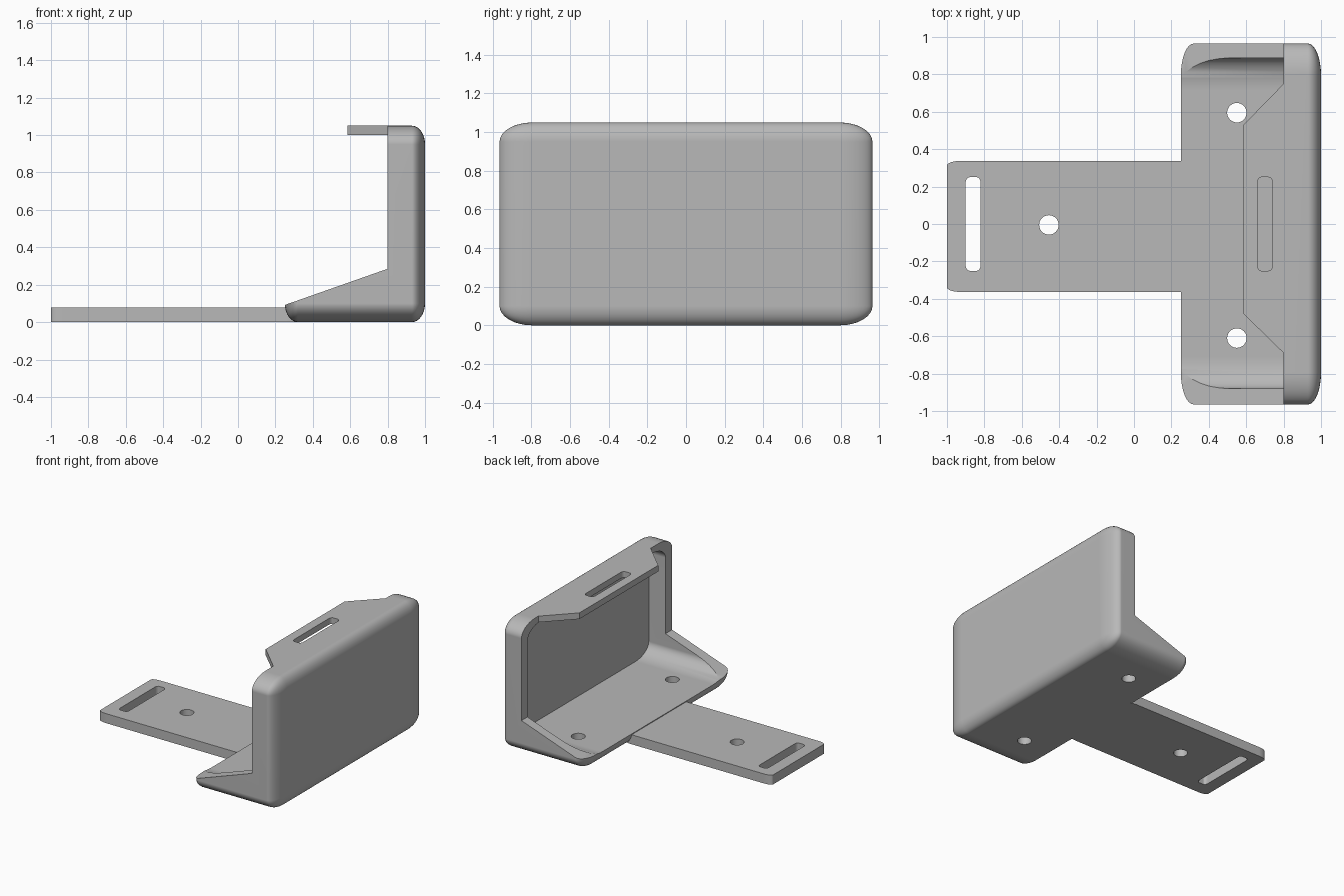
import bpy
import bmesh
from math import sin, cos, pi
from mathutils import Vector

if "Cube" in bpy.data.objects:
    bpy.data.objects.remove(bpy.data.objects["Cube"])

grey = bpy.data.materials.new("plain grey")
grey.use_nodes = True
grey.diffuse_color = (0.48, 0.48, 0.48, 1)
grey.node_tree.nodes["Principled BSDF"].inputs["Base Color"].default_value = grey.diffuse_color


def finish(bm, name):
    bmesh.ops.recalc_face_normals(bm, faces=bm.faces)
    mesh = bpy.data.meshes.new(name)
    bm.to_mesh(mesh)
    bm.free()
    mesh.materials.append(grey)
    obj = bpy.data.objects.new(name, mesh)
    bpy.context.collection.objects.link(obj)
    return obj


def rounded(u0, u1, v0, v1, ru, rv, steps=8):
    """Rectangle outline with elliptical corners."""
    corners = [(u1 - ru, v1 - rv), (u0 + ru, v1 - rv), (u0 + ru, v0 + rv), (u1 - ru, v0 + rv)]
    points = []
    for i, (u, v) in enumerate(corners):
        for k in range(steps + 1):
            a = (i + k / steps) * pi / 2
            points.append((u + ru * cos(a), v + rv * sin(a)))
    return points


def prism(name, outline, axis, low, high):
    """Extrude an outline along the x, y or z axis."""
    place = {"x": lambda u, v, w: (w, u, v),
             "y": lambda u, v, w: (u, w, v),
             "z": lambda u, v, w: (u, v, w)}[axis]
    bm = bmesh.new()
    verts = [bm.verts.new(place(u, v, low)) for u, v in outline]
    bmesh.ops.remove_doubles(bm, verts=verts, dist=0.0005)
    face = bm.faces.new(list(bm.verts))
    side = bmesh.ops.extrude_face_region(bm, geom=[face])
    moved = [g for g in side["geom"] if isinstance(g, bmesh.types.BMVert)]
    bmesh.ops.translate(bm, verts=moved, vec=place(0, 0, high - low))
    return finish(bm, name)


def rounded_box(name, low, high, radii):
    """Box whose edges are rounded by a different radius on each axis."""
    low, high = Vector(low), Vector(high)
    bm = bmesh.new()
    bmesh.ops.create_cube(bm, size=1)
    bmesh.ops.scale(bm, verts=bm.verts, vec=[d / r for d, r in zip(high - low, radii)])
    bmesh.ops.bevel(bm, geom=list(bm.edges), offset=1, segments=8, profile=0.5, affect="EDGES")
    bmesh.ops.scale(bm, verts=bm.verts, vec=radii)
    bmesh.ops.translate(bm, verts=bm.verts, vec=(low + high) / 2)
    return finish(bm, name)


def cut(obj, cutters):
    bpy.context.view_layer.objects.active = obj
    for cutter in cutters:
        cutter.hide_render = True
        mod = obj.modifiers.new("cut", "BOOLEAN")
        mod.operation = "DIFFERENCE"
        mod.solver = "EXACT"
        mod.object = cutter
        bpy.ops.object.modifier_apply(modifier=mod.name)
        bpy.data.objects.remove(cutter)


def hole(x, y, r=0.052):
    return prism("hole_cutter", rounded(x - r, x + r, y - r, y + r, r, r), "z", -0.1, 0.3)


def slot(x0, x1, low, high):
    return prism("slot_cutter", rounded(x0, x1, -0.25, 0.25, 0.02, 0.03), "z", low, high)


# Tray and upright wall: one rounded box, sloped in front and hollowed out
shell = rounded_box("wall_and_tray", (0.25, -0.965, 0), (1, 0.965, 1.05), (0.07, 0.17, 0.1))
slope = [(0.2, 0.074), (0.8, 0.285), (0.8, 1.2), (0.2, 1.2)]
cut(shell, [
    prism("slope_cutter", slope, "y", -1.2, 1.2),
    prism("cavity_cutter", rounded(-0.88, 0.888, 0.084, 1.0, 0.17, 0.1), "x", 0, 0.95),
    hole(0.55, 0.595), hole(0.55, -0.61),
])

# Flat arm with a screw hole and a strap slot
arm_outline = rounded(-1, 0.33, -0.363, 0.337, 0.07, 0.025)
arm = prism("arm", arm_outline, "z", 0, 0.077)
cut(arm, [hole(-0.455, -0.005), slot(-0.9, -0.82, -0.1, 0.3)])

# Tapered top lip with a matching strap slot
lip_outline = [(0.8, 0.75), (0.585, 0.53), (0.585, -0.48), (0.8, -0.69)]
lip = prism("top_lip", lip_outline, "z", 1.0, 1.05)
cut(lip, [slot(0.66, 0.74, 0.9, 1.2)])

# Smooth the rounded edges and keep the flats flat
for obj in (shell, arm, lip):
    bpy.ops.object.select_all(action="DESELECT")
    obj.select_set(True)
    bpy.context.view_layer.objects.active = obj
    bpy.ops.object.shade_smooth_by_angle(angle=pi / 6)
    normals = obj.modifiers.new("flat normals", "WEIGHTED_NORMAL")
    normals.keep_sharp = True
